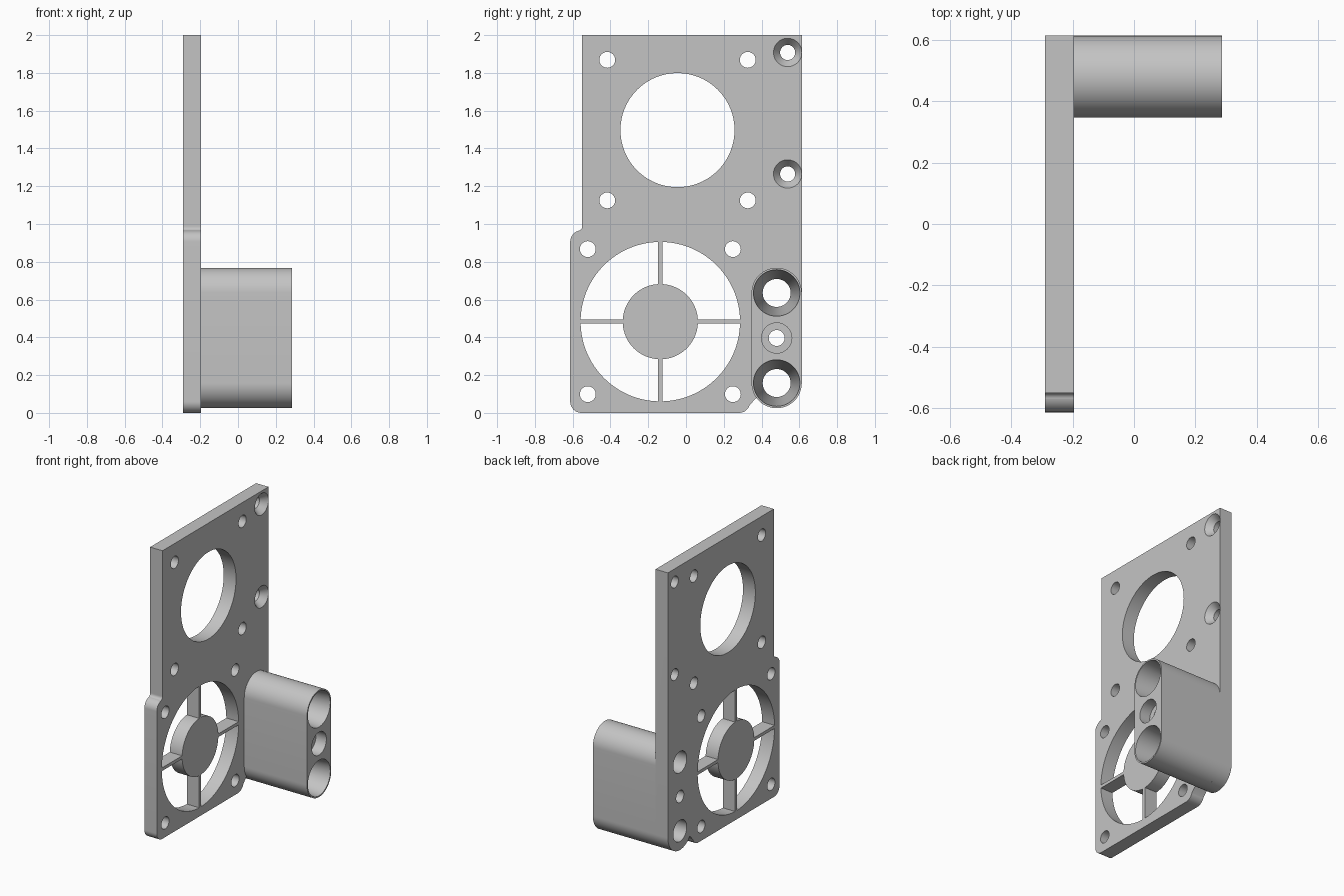
import bpy, bmesh
from math import pi, cos, sin, asin

if "Cube" in bpy.data.objects:
    bpy.data.objects.remove(bpy.data.objects["Cube"])

BACK, FACE, TIP = -0.29, -0.195, 0.287   # x of plate back, plate face, boss tip
EDGE = 0.613                             # half depth of the plate
FAN = (-0.136, 0.483)
BOSS_Y, BOSS_R, LOW, HIGH = 0.48, 0.133, 0.158, 0.635
EPS = 0.02

grey = bpy.data.materials.new("plain grey")
grey.use_nodes = True
colour = (0.55, 0.55, 0.55, 1)
grey.diffuse_color = colour
grey.node_tree.nodes["Principled BSDF"].inputs["Base Color"].default_value = colour


def arc(y, z, r, start, end, n=16):
    """Points of an arc in the y-z plane, angles in radians."""
    return [(y + r * cos(start + (end - start) * i / n),
             z + r * sin(start + (end - start) * i / n)) for i in range(n + 1)]


def prism(bm, outline, x0, x1):
    """Extrude a y-z outline along x."""
    face = bm.faces.new([bm.verts.new((x0, y, z)) for y, z in outline])
    made = bmesh.ops.extrude_face_region(bm, geom=[face])["geom"]
    verts = [v for v in made if isinstance(v, bmesh.types.BMVert)]
    bmesh.ops.translate(bm, verts=verts, vec=(x1 - x0, 0, 0))


def bore(bm, y, z, profile, n=64):
    """Solid of revolution about x from (x, radius) pairs."""
    rings = []
    for x, r in profile:
        rings.append([bm.verts.new((x, *p)) for p in arc(y, z, r, 0, 2 * pi, n)[:-1]])
    for a, b in zip(rings, rings[1:]):
        for i in range(n):
            j = (i + 1) % n
            bm.faces.new((a[i], a[j], b[j], b[i]))
    bm.faces.new(rings[0])
    bm.faces.new(rings[-1])


def finish(bm, name):
    bmesh.ops.recalc_face_normals(bm, faces=bm.faces)
    mesh = bpy.data.meshes.new(name)
    bm.to_mesh(mesh)
    bm.free()
    mesh.materials.append(grey)
    obj = bpy.data.objects.new(name, mesh)
    bpy.context.collection.objects.link(obj)
    return obj


# Mounting plate: tall panel joined to a rounded fan square and the boss foot
R = 0.06
outline = [(-0.55, 2), (-0.55, 0.99)]
outline += arc(-0.57, 0.985, 0.02, 0, -pi / 2, 6)
outline += arc(R - EDGE, 0.966 - R, R, pi / 2, pi)
outline += arc(R - EDGE, R, R, pi, 1.5 * pi)
outline += arc(0.34 - R, R, R, 1.5 * pi, 1.9 * pi)
outline += arc(BOSS_Y, LOW, BOSS_R, 1.2 * pi, 2 * pi, 32)
outline += [(EDGE, 2)]
bm = bmesh.new()
prism(bm, outline, BACK, FACE)
plate = finish(bm, "mounting_plate")

# Boss: long stadium-shaped block standing on the plate
bm = bmesh.new()
prism(bm, arc(BOSS_Y, HIGH, BOSS_R, 0, pi, 32) + arc(BOSS_Y, LOW, BOSS_R, pi, 2 * pi, 32),
      FACE, TIP)
boss = finish(bm, "tube_boss")

# Cutter for every opening
bm = bmesh.new()
start, end = BACK - EPS, FACE + EPS
SMALL = 0.042
bore(bm, -0.045, 1.497, [(start, 0.302), (end, 0.302)], 96)
for cy, cz, half in ((-0.045, 1.497, 0.372), (*FAN, 0.384)):
    for sy in (-1, 1):
        for sz in (-1, 1):
            bore(bm, cy + sy * half, cz + sz * half, [(start, SMALL), (end, SMALL)], 32)

# Countersunk screw holes along the edge
for z in (1.265, 1.908):
    bore(bm, 0.538, z, [(start, 0.04), (FACE - 0.045, 0.04), (FACE, 0.075), (end, 0.075)], 48)

# Four fan openings, leaving a hub and thin spokes
OUTER, HUB, SPOKE = 0.422, 0.199, 0.011
a, b = asin(SPOKE / OUTER), asin(SPOKE / HUB)
for k in range(4):
    q = k * pi / 2
    prism(bm, arc(*FAN, OUTER, q + a, q + pi / 2 - a, 32)
          + arc(*FAN, HUB, q + pi / 2 - b, q + b, 24), start, end)

# Tapered bores and the stepped screw hole through the boss
for z in (LOW, HIGH):
    bore(bm, BOSS_Y, z, [(start, 0.074), (FACE - 0.03, 0.074), (TIP, 0.123), (TIP + EPS, 0.123)])
bore(bm, BOSS_Y, (LOW + HIGH) / 2, [(start, SMALL), (TIP - 0.08, SMALL),
                                   (TIP - 0.08, 0.08), (TIP + EPS, 0.08)], 48)
cutter = finish(bm, "hole_cutter")
cutter.hide_render = True

# Cut the openings and smooth the round walls
for obj in (plate, boss):
    mod = obj.modifiers.new("openings", "BOOLEAN")
    mod.operation = "DIFFERENCE"
    mod.solver = "EXACT"
    mod.object = cutter
    bpy.ops.object.select_all(action="DESELECT")
    obj.select_set(True)
    bpy.context.view_layer.objects.active = obj
    bpy.ops.object.modifier_apply(modifier=mod.name)
    bpy.ops.object.shade_smooth_by_angle(angle=pi / 7)
bpy.data.objects.remove(cutter)
